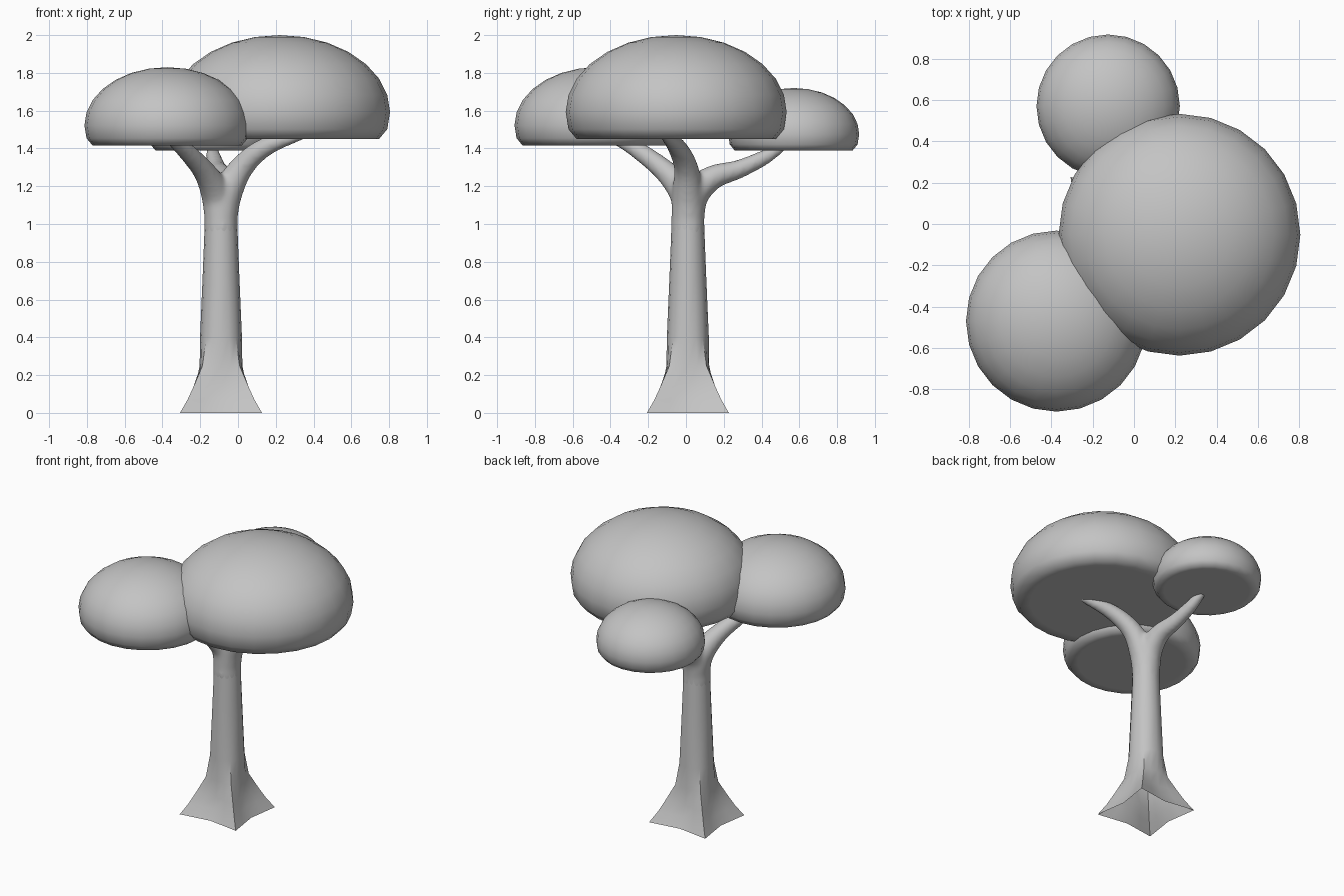
import bpy, bmesh, math
from mathutils import Vector

old = bpy.data.objects.get("Cube")
if old:
    bpy.data.objects.remove(old, do_unlink=True)

# One plain grey for the whole tree
grey = bpy.data.materials.new("plain_grey")
grey.use_nodes = True
colour = (0.55, 0.55, 0.55, 1)
grey.diffuse_color = colour
grey.node_tree.nodes["Principled BSDF"].inputs["Base Color"].default_value = colour


def finish(bm, name, angle=math.pi):
    """Turn a bmesh into a smooth-shaded object."""
    bmesh.ops.recalc_face_normals(bm, faces=bm.faces)
    mesh = bpy.data.meshes.new(name)
    bm.to_mesh(mesh)
    bm.free()
    mesh.materials.append(grey)
    ob = bpy.data.objects.new(name, mesh)
    bpy.context.scene.collection.objects.link(ob)
    bpy.ops.object.select_all(action='DESELECT')
    ob.select_set(True)
    bpy.context.view_layer.objects.active = ob
    if angle < math.pi:
        bpy.ops.object.shade_smooth_by_angle(angle=angle)
    else:
        bpy.ops.object.shade_smooth()
    return ob


def loft(bm, rings, caps=False):
    """Skin a list of equal-length point rings."""
    rows = [[bm.verts.new(p) for p in ring] for ring in rings]
    n = len(rows[0])
    for a, b in zip(rows, rows[1:]):
        for i in range(n):
            j = (i + 1) % n
            bm.faces.new((a[i], a[j], b[j], b[i]))
    if caps:
        bm.faces.new(rows[0][::-1])
        bm.faces.new(rows[-1])


def catmull(points, steps=5):
    """Smooth path through (x, y, z, radius) points."""
    pts = [Vector(p) for p in points]
    pts = [pts[0] * 2 - pts[1]] + pts + [pts[-1] * 2 - pts[-2]]
    path = []
    for a, b, c, d in zip(pts, pts[1:], pts[2:], pts[3:]):
        for s in range(steps):
            t = s / steps
            path.append(0.5 * (2 * b + (c - a) * t + (2 * a - 5 * b + 4 * c - d) * t ** 2
                               + (3 * b - a - 3 * c + d) * t ** 3))
    return path + [pts[-2]]


def tube(bm, points, sides=16):
    path = catmull(points)
    rings = []
    for i, p in enumerate(path):
        along = (path[min(i + 1, len(path) - 1)] - path[max(i - 1, 0)]).to_3d().normalized()
        side = along.cross(Vector((0.6, 0.8, 0.01))).normalized()
        up = along.cross(side)
        turn = [math.tau * k / sides for k in range(sides)]
        rings.append([p.to_3d() + p.w * (math.cos(a) * side + math.sin(a) * up) for a in turn])
    loft(bm, rings, caps=True)


# Trunk: four-pointed open foot that blends into a round stem
TX, TY = -0.09, 0.01


def trunk_ring(z, corner, mid, roundness):
    ring = []
    for k in range(16):
        a = math.tau * k / 16
        q, step = divmod(k, 4)
        start = math.tau * q / 4
        m0 = Vector((math.cos(start), math.sin(start))) * mid
        m1 = Vector((-math.sin(start), math.cos(start))) * mid
        c = (m0 + m1) / mid * corner
        flat = m0.lerp(c, step / 2) if step < 2 else c.lerp(m1, step / 2 - 1)
        circle = Vector((math.cos(a), math.sin(a))) * mid
        p = flat.lerp(circle, roundness)
        ring.append((TX + p.x, TY + p.y, z))
    return ring


bm = bmesh.new()
sections = [(0, 0.217, 0.185, 0), (0.07, 0.177, 0.148, 0), (0.14, 0.145, 0.125, 0),
            (0.25, 0.104, 0.113, 0.25), (0.4, 0.08, 0.111, 1), (0.7, 0.07, 0.098, 1),
            (0.9, 0.06, 0.09, 1), (1.04, 0.06, 0.085, 1)]
loft(bm, [trunk_ring(*s) for s in sections])
finish(bm, "trunk", math.radians(32))

# Branches: three tapering limbs fused into one smooth fork
bm = bmesh.new()
root = (TX, TY, 0.92, 0.086)
tube(bm, [root, (TX, TY, 1.02, 0.088), (-0.065, 0.01, 1.15, 0.085), (0.02, 0, 1.3, 0.064),
          (0.15, -0.05, 1.41, 0.05), (0.36, -0.12, 1.48, 0.025)])
tube(bm, [root, (TX, TY, 1.02, 0.088), (-0.11, 0, 1.15, 0.085), (-0.18, -0.11, 1.28, 0.06),
          (-0.29, -0.27, 1.4, 0.045), (-0.37, -0.39, 1.46, 0.03)])
tube(bm, [root, (TX, TY, 1.02, 0.088), (-0.09, 0.035, 1.15, 0.085), (-0.09, 0.14, 1.245, 0.065),
          (-0.11, 0.28, 1.29, 0.05), (-0.13, 0.42, 1.355, 0.04), (-0.14, 0.52, 1.42, 0.025)])
branches = finish(bm, "branches")
fuse = branches.modifiers.new("fuse", 'REMESH')
fuse.mode = 'VOXEL'
fuse.voxel_size = 0.013
fuse.use_smooth_shade = True
soften = branches.modifiers.new("soften", 'SMOOTH')
soften.factor = 0.5
soften.iterations = 8


# Canopies: squashed balls with a flattened underside
def canopy(name, x, y, radius, bottom, top):
    bm = bmesh.new()
    bmesh.ops.create_uvsphere(bm, u_segments=24, v_segments=14, radius=1)
    cut = 0.35
    scale = (top - bottom) / (1 + cut)
    for v in bm.verts:
        z = max(v.co.z, -cut)
        v.co = (x + v.co.x * radius, y + v.co.y * radius, bottom + (z + cut) * scale)
    finish(bm, name)


canopy("large_canopy", 0.22, -0.052, 0.585, 1.45, 2.0)
canopy("front_canopy", -0.375, -0.47, 0.438, 1.415, 1.83)
canopy("back_canopy", -0.125, 0.57, 0.347, 1.39, 1.72)
